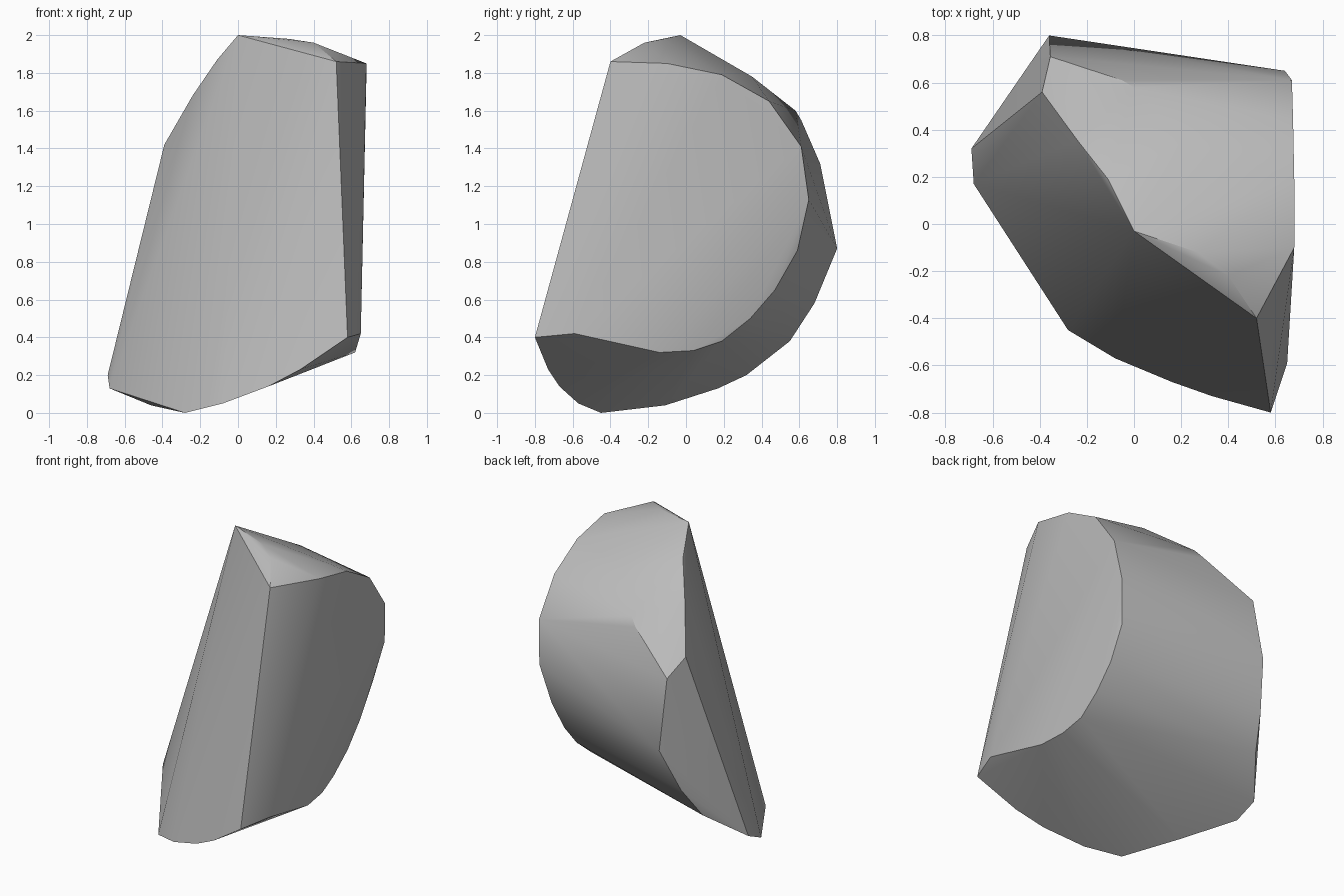
import bpy
import bmesh
import math

cube = bpy.data.objects.get("Cube")
if cube:
    bpy.data.objects.remove(cube, do_unlink=True)


def make_material(name, color):
    material = bpy.data.materials.new(name)
    material.use_nodes = True
    material.diffuse_color = color
    shader = next(n for n in material.node_tree.nodes if n.type == "BSDF_PRINCIPLED")
    shader.inputs["Base Color"].default_value = color
    shader.inputs["Roughness"].default_value = 0.8
    return material


def make_hull(name, profiles, material, sharp_angle):
    """Skin a set of 3D profiles with a convex surface, keeping steep edges sharp."""
    bm = bmesh.new()
    for profile in profiles:
        for point in profile:
            bm.verts.new(point)
    bmesh.ops.convex_hull(bm, input=bm.verts[:], use_existing_faces=False)

    # Remove any profile points left inside the skin
    loose = [v for v in bm.verts if not v.link_faces]
    bmesh.ops.delete(bm, geom=loose, context="VERTS")
    bmesh.ops.recalc_face_normals(bm, faces=bm.faces[:])

    for face in bm.faces:
        face.smooth = True
    for edge in bm.edges:
        edge.smooth = edge.calc_face_angle(0) < sharp_angle

    mesh = bpy.data.meshes.new(name)
    bm.to_mesh(mesh)
    bm.free()
    mesh.materials.append(material)
    obj = bpy.data.objects.new(name, mesh)
    bpy.context.scene.collection.objects.link(obj)
    return obj


# Rounded rim of the broad flat side
side_rim = [
    (.52, -.4, 1.86), (.68, -.1, 1.85), (.68, .19, 1.79), (.675, .44, 1.65),
    (.67, .61, 1.41), (.64, .65, 1.13), (.59, .59, .86), (.58, .47, .65),
    (.58, .34, .5), (.58, .19, .38), (.6, .04, .33), (.62, -.14, .32),
    (.65, -.59, .42), (.58, -.8, .4),
]

# Short crest at the top of the front face
top_crest = [(0, -.03, 2), (.27, -.12, 1.98), (.4, -.22, 1.96)]

# Curved foot of the front face
front_foot = [(.33, -.73, .23), (.16, -.67, .14), (-.08, -.57, .05), (-.28, -.45, 0)]

# Rim of the narrow slanted side, from the foot up to the crest
slanted_rim = [
    (-.46, -.11, .04), (-.68, .17, .13), (-.69, .32, .2), (-.51, .55, .38),
    (-.44, .68, .58), (-.36, .8, .87), (-.355, .71, 1.32), (-.39, .56, 1.42),
    (-.24, .355, 1.68), (-.11, .19, 1.87),
]

# Shoulder of the rounded back
back_shoulder = [(.22, .35, 1.78), (0, .58, 1.6), (-.05, .61, 1.55)]

stone_grey = make_material("stone grey", (0.5, 0.5, 0.5, 1))
make_hull(
    "stone_chunk",
    [side_rim, top_crest, front_foot, slanted_rim, back_shoulder],
    stone_grey,
    math.radians(30),
)
